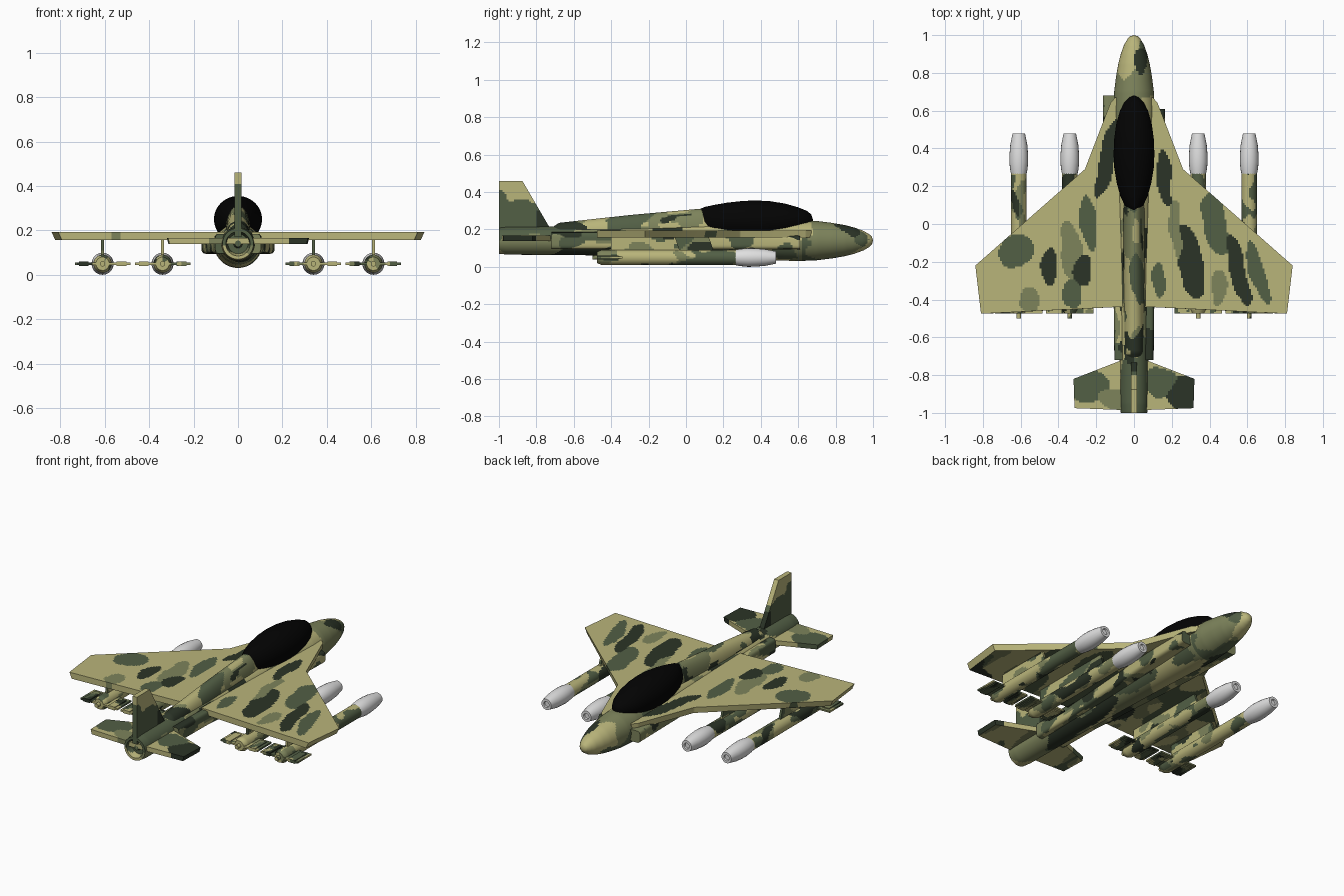
import bpy, bmesh, math
from mathutils import Vector, noise

if "Cube" in bpy.data.objects:
    bpy.data.objects.remove(bpy.data.objects["Cube"])

def material(name, rgb):
    m = bpy.data.materials.new(name)
    m.diffuse_color = (*rgb, 1)
    m.use_nodes = True
    m.node_tree.nodes["Principled BSDF"].inputs["Base Color"].default_value = m.diffuse_color
    return m

CAMO = [material("tan", (.485, .46, .195)), material("olive", (.205, .228, .105)),
        material("forest_green", (.085, .115, .06)), material("dark_green", (.024, .034, .02))]
BLACK = [material("canopy_black", (.001, .001, .001))]
WHITE = [material("warhead_white", (.74, .74, .74))]

# painted blobs seen from above: x, y, radius x, radius y, tilt, colour
BLOBS = [(-.14, .34, .045, .22, -.2, 3), (-.24, .0, .04, .14, .1, 2), (-.33, -.15, .05, .16, .1, 1),
         (-.45, -.22, .05, .1, 0, 3), (-.62, -.14, .08, .09, -.8, 2), (-.27, -.25, .05, .09, 0, 3),
         (-.55, -.4, .06, .07, 0, 1), (-.33, -.38, .06, .07, 0, 2),
         (.16, .25, .035, .16, .1, 3), (.3, -.2, .07, .2, .15, 3), (.43, .0, .06, .17, .2, 2),
         (.22, -.02, .035, .15, .1, 1), (.55, -.24, .05, .2, .25, 3), (.66, -.26, .04, .18, .3, 2),
         (.45, -.35, .04, .1, 0, 1), (.13, -.3, .035, .1, 0, 2),
         (-.24, -.86, .12, .09, 0, 2), (-.1, -.93, .08, .06, 0, 1), (.27, -.9, .09, .09, 0, 3),
         (.14, -.83, .09, .08, 0, 2)]

def painted(p):
    q = p + noise.noise_vector(p * 8) * .025
    for x, y, rx, ry, tilt, colour in reversed(BLOBS):
        dx, dy = q.x - x, q.y - y
        u = dx * math.cos(tilt) + dy * math.sin(tilt)
        v = dy * math.cos(tilt) - dx * math.sin(tilt)
        if (u / rx) ** 2 + (v / ry) ** 2 < 1:
            return colour
    return 0

def scattered(p, k):
    # layered blobs, longer along the aircraft than across it, greener at the nose
    q = Vector((p.x * 7, p.y * 3.8, p.z * 6)) * k
    q += noise.noise_vector(q * 1.6) * .2
    green = .22 if p.y > .62 else 0
    if noise.noise(q + Vector((41.3, 7.1, 3.7))) > .3:
        return 3
    if noise.noise(q + Vector((12.6, 29.4, 8.2))) > .2 - green:
        return 2
    return 1 if noise.noise(q + Vector((3.9, 17.7, 55.1))) > .14 - green else 0

def camo_index(f, name, k):
    p = f.calc_center_median()
    if name in ("main_wing", "tailplane") and f.normal.z > -.5:
        return painted(p)
    if name == "tail_fin":
        # pale tip, green lower part
        h = p.z + .3 * p.y + .06 * noise.noise(p * 9)
        return 0 if h > .1 else 2 if p.y < -.8 or p.z > .3 else 3
    return scattered(p, k)

def finish(name, bm, mats, steps=(0, 0, 0), k=1, angle=35):
    # slice into small cells so the camouflage can follow face borders
    bmesh.ops.remove_doubles(bm, verts=bm.verts[:], dist=1e-5)
    bmesh.ops.recalc_face_normals(bm, faces=bm.faces[:])
    for axis, step in enumerate(steps):
        if not step:
            continue
        lo = min(v.co[axis] for v in bm.verts)
        hi = max(v.co[axis] for v in bm.verts)
        no = Vector((0, 0, 0))
        no[axis] = 1
        for i in range(1, int((hi - lo) / step) + 1):
            bmesh.ops.bisect_plane(bm, geom=bm.verts[:] + bm.edges[:] + bm.faces[:],
                                   dist=1e-5, plane_co=no * (lo + i * step), plane_no=no)
    if len(mats) > 1:
        bm.normal_update()
        for f in bm.faces:
            f.material_index = camo_index(f, name, k)
    me = bpy.data.meshes.new(name)
    bm.to_mesh(me)
    bm.free()
    for m in mats:
        me.materials.append(m)
    ob = bpy.data.objects.new(name, me)
    bpy.context.collection.objects.link(ob)
    bpy.ops.object.select_all(action='DESELECT')
    ob.select_set(True)
    bpy.context.view_layer.objects.active = ob
    bpy.ops.object.shade_smooth_by_angle(angle=math.radians(angle))

def loft(name, rows, mats, n=48, power=2, step=.01, k=1):
    # rows of (y, centre x, centre z, radius x, radius z)
    bm = bmesh.new()
    rings = []
    for y, cx, cz, rx, rz in rows:
        ring = []
        for i in range(n):
            a = 2 * math.pi * i / n
            c, s = math.cos(a), math.sin(a)
            ring.append(bm.verts.new((
                cx + rx * math.copysign(abs(c) ** (2 / power), c), y,
                cz + rz * math.copysign(abs(s) ** (2 / power), s))))
        rings.append(ring)
    for a, b in zip(rings, rings[1:]):
        for i in range(n):
            j = (i + 1) % n
            bm.faces.new((a[i], a[j], b[j], b[i]))
    for ring, row in ((rings[0], rows[0]), (rings[-1], rows[-1])):
        if row[3] > 1e-4:
            bm.faces.new(ring)
    finish(name, bm, mats, (0, step if len(mats) > 1 else 0, 0), k)

def prism(name, outline, axis, lo, hi, steps, taper=1, k=1):
    # outline is (x, y) for axis 2 and (y, z) for axis 0
    def at(p, h, s=1):
        return (p[0] * s, p[1], h) if axis == 2 else (h, p[0], p[1])
    bm = bmesh.new()
    a = [bm.verts.new(at(p, lo, taper)) for p in outline]
    b = [bm.verts.new(at(p, hi)) for p in outline]
    bm.faces.new(a)
    bm.faces.new(b)
    for i in range(len(a)):
        j = (i + 1) % len(a)
        bm.faces.new((a[i], a[j], b[j], b[i]))
    finish(name, bm, CAMO, steps, k)

def both_sides(half):
    return half + [(-x, y) for x, y in reversed(half)]

def rect(x0, x1, y0, y1):
    return [(x0, y0), (x1, y0), (x1, y1), (x0, y1)]

# fuselage with rounded nose and hollow exhaust
body = [(1, 0), (.994, .02), (.98, .034), (.95, .052), (.9, .07), (.85, .083), (.78, .095),
        (.7, .105), (.6, .109), (.5, .106), (.35, .1), (.1, .092), (-.2, .084), (-.6, .077),
        (-.95, .075), (-1, .07), (-1, .055), (-.96, .045), (-.96, .02), (-.985, .014), (-.985, 0)]
loft("fuselage", [(y, 0, .14, r, r) for y, r in body], CAMO)

# spine behind the canopy
loft("spine", [(.3, 0, .2, .05, .11), (.07, 0, .2, .055, .11), (-.3, 0, .19, .055, .087),
               (-.68, 0, .18, .05, .055), (-.73, 0, .17, .04, .03)], CAMO, k=1.5)

# canopy
can = [(.06, 0, 0), (.063, .014, .045), (.075, .028, .06), (.1, .05, .07), (.15, .073, .081),
       (.22, .092, .093), (.3, .105, .102), (.37, .108, .105), (.45, .105, .101), (.53, .094, .088),
       (.6, .074, .068), (.645, .05, .05), (.67, .026, .03), (.68, 0, 0)]
loft("canopy", [(y, 0, .25, rx, rz) for y, rx, rz in can], BLACK)

# engine ducts along both flanks
for side, s, front in (("left", -1, .68), ("right", 1, .61)):
    loft(side + "_engine_duct", [(front, s * .125, .13, .04, .036), (.3, s * .115, .135, .045, .042),
                                 (-.45, s * .075, .14, .032, .045), (-.72, s * .072, .14, .032, .045)],
         CAMO, power=4, k=1.5)

# main wing, tailplane and vertical fin
prism("main_wing", both_sides([(.1, .67), (.125, .64), (.26, .29), (.84, -.22), (.81, -.475), (.1, -.44)]),
      2, .157, .193, (.01, .01, 0), .98)
prism("tailplane", both_sides([(.05, -.715), (.32, -.82), (.315, -.975), (.05, -.985)]),
      2, .138, .167, (.01, .01, 0), .98)
prism("tail_fin", [(-1, .17), (-1, .46), (-.875, .46), (-.735, .22), (-.715, .17)],
      0, -.015, .015, (0, .01, .01))

# four missiles on pylons
for x in (-.61, -.34, .34, .61):
    tag = ("left" if x < 0 else "right") + ("_outer" if abs(x) > .5 else "_inner")
    z = .05
    loft(tag + "_missile_body", [(y, x, z, r, r) for y, r in
         ((-.5, .012), (-.475, .012), (-.475, .03), (-.45, .041), (.28, .041))], CAMO, n=28, k=2)
    loft(tag + "_missile_nose", [(y, x, z, r, r) for y, r in
         ((.265, .041), (.29, .046), (.33, .05), (.37, .049), (.42, .045), (.48, .033), (.48, .018),
          (.47, .016))], WHITE, n=20)
    prism(tag + "_missile_fins", rect(x - .125, x + .125, -.475, -.34), 2, z - .005, z + .005,
          (.01, .01, 0), k=2)
    for s in (-1, 1):
        prism(tag + "_fin_tip", rect(x + s * .085 - .022, x + s * .085 + .022, -.475, -.36), 2,
              z - .01, z + .01, (.01, .01, 0), k=2)
    front = -.06 if abs(x) > .5 else .12
    prism(tag + "_pylon", [(-.4, z), (-.4, .165), (front, .165), (front + .04, z)],
          0, x - .007, x + .007, (0, .012, .012), k=1.5)
